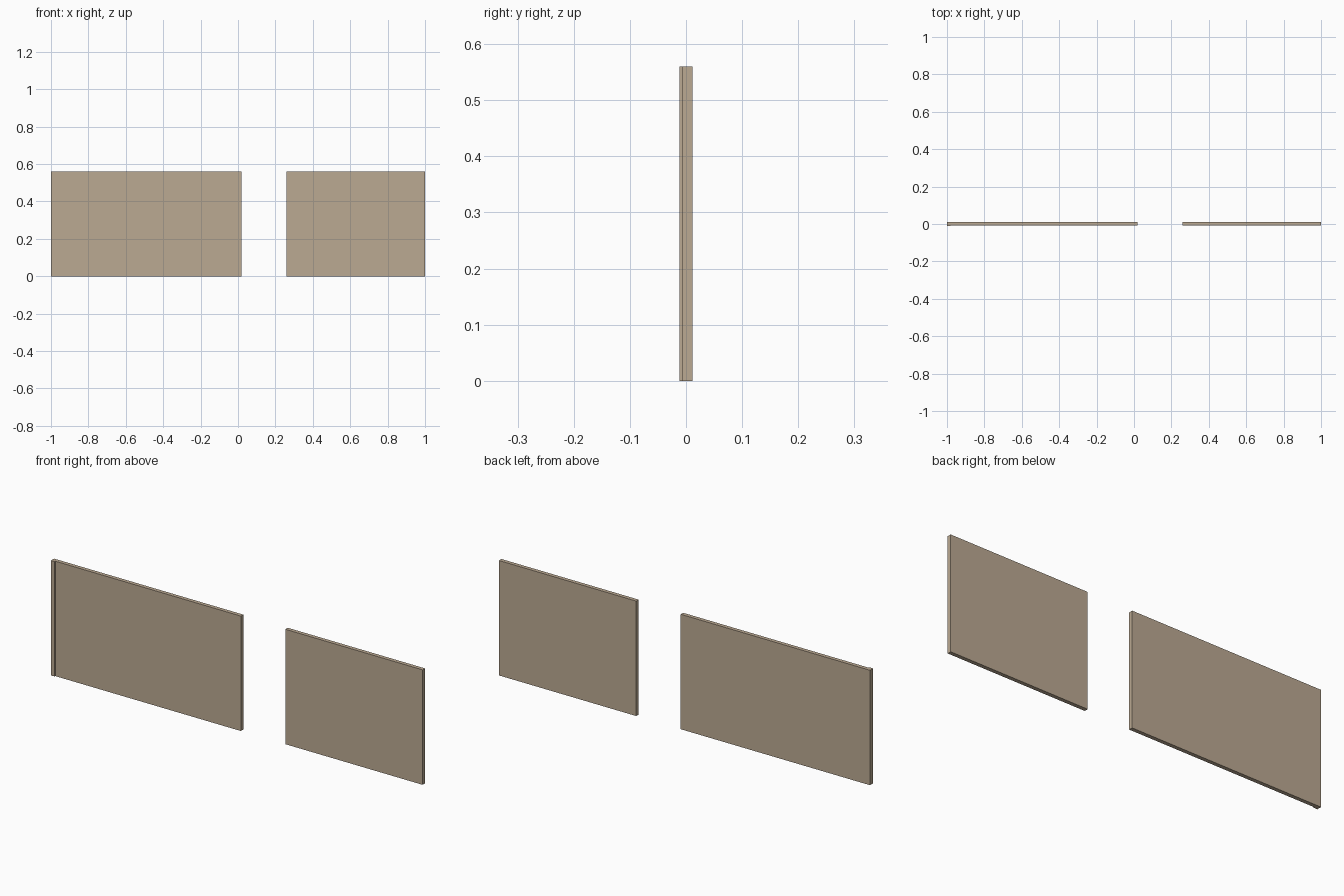
import bpy
import bmesh

if "Cube" in bpy.data.objects:
    bpy.data.objects.remove(bpy.data.objects["Cube"])

HEIGHT = 0.56
BACK, FACE, LIP = 0.012, -0.007, -0.012

mat = bpy.data.materials.new("tan_board")
mat.diffuse_color = (0.50, 0.40, 0.29, 1)
mat.use_nodes = True
mat.node_tree.nodes["Principled BSDF"].inputs["Base Color"].default_value = mat.diffuse_color


def extruded_panel(name, outline):
    """Extrude a plan outline (x, y) up from the ground."""
    bm = bmesh.new()
    base = bm.faces.new([bm.verts.new((x, y, 0)) for x, y in outline])
    top = bmesh.ops.extrude_face_region(bm, geom=[base], use_keep_orig=True)
    verts = [v for v in top["geom"] if isinstance(v, bmesh.types.BMVert)]
    bmesh.ops.translate(bm, verts=verts, vec=(0, 0, HEIGHT))
    bmesh.ops.recalc_face_normals(bm, faces=bm.faces)
    mesh = bpy.data.meshes.new(name)
    bm.to_mesh(mesh)
    bm.free()
    mesh.materials.append(mat)
    obj = bpy.data.objects.new(name, mesh)
    bpy.context.collection.objects.link(obj)
    return obj


# Long wall with a small return lip at its outer end
extruded_panel("long_wall", [(-1, LIP), (-0.98, LIP), (-0.98, FACE),
                             (0.02, FACE), (0.02, BACK), (-1, BACK)])

# Short wall on the other side of the opening
extruded_panel("short_wall", [(0.26, FACE), (1, FACE), (1, BACK), (0.26, BACK)])
